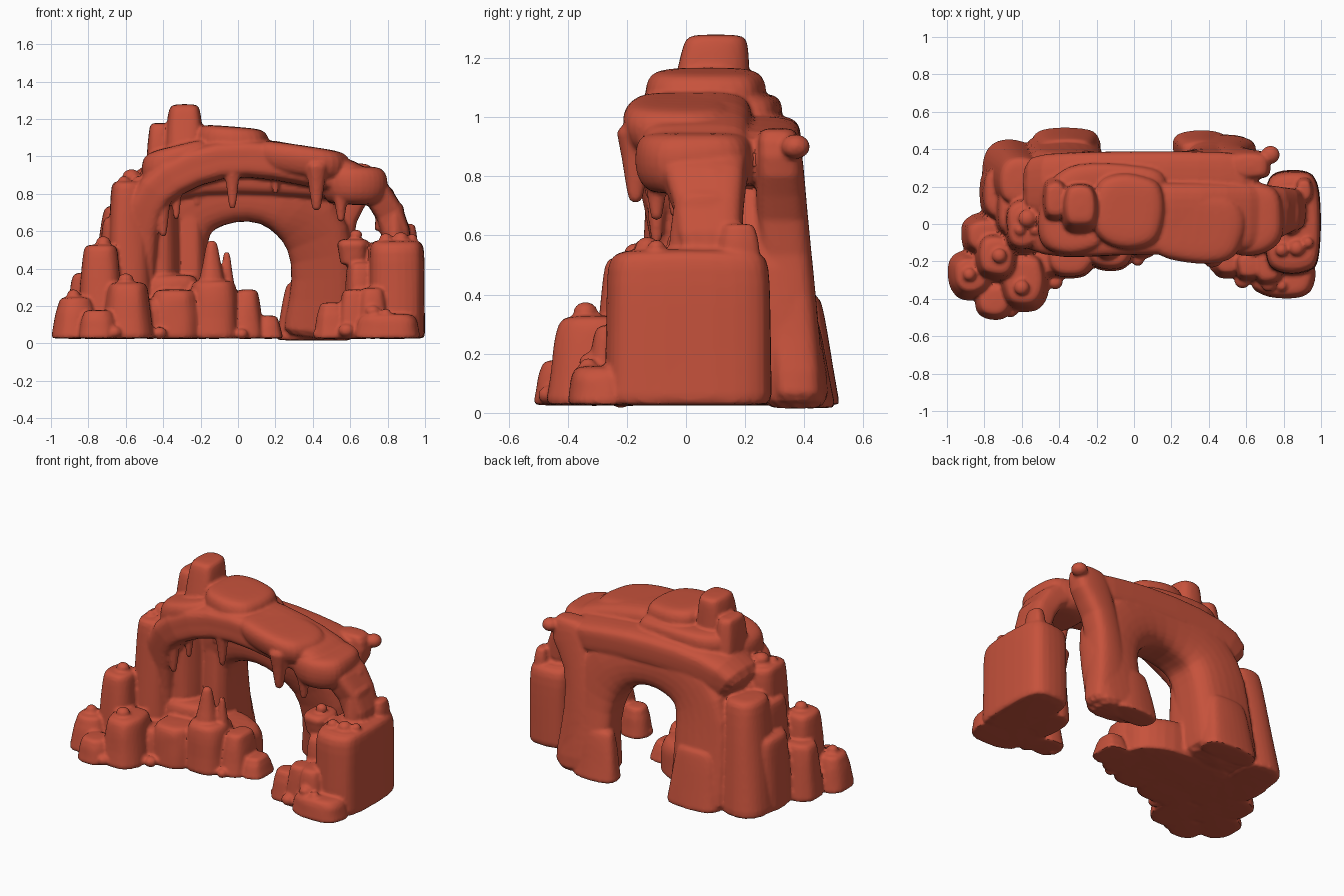
import bpy, bmesh, math, random
from mathutils import Vector

if "Cube" in bpy.data.objects:
    bpy.data.objects.remove(bpy.data.objects["Cube"])

random.seed(7)
clay = bpy.data.materials.new("terracotta rock")
clay.diffuse_color = (0.57, 0.085, 0.045, 1)
clay.use_nodes = True
clay.node_tree.nodes["Principled BSDF"].inputs["Base Color"].default_value = clay.diffuse_color
SEG = 16
parts = []


def finish(name, bm, subd=1):
    bmesh.ops.recalc_face_normals(bm, faces=bm.faces)
    me = bpy.data.meshes.new(name)
    bm.to_mesh(me)
    bm.free()
    ob = bpy.data.objects.new(name, me)
    bpy.context.collection.objects.link(ob)
    me.materials.append(clay)
    m = ob.modifiers.new("soft", 'SUBSURF')
    m.levels = m.render_levels = subd
    parts.append(ob)
    return ob


def loft(name, stations, power=3.0, rough=0.05, subd=1):
    """stations: (centre, axis_u, axis_v); irregular superellipse sections joined"""
    bm = bmesh.new()
    lumps = [1 + random.uniform(-rough, rough) for _ in range(SEG)]
    rings = []
    for c, u, v in stations:
        ring = []
        for i in range(SEG):
            a = 2 * math.pi * i / SEG
            ca, sa = math.cos(a), math.sin(a)
            p = math.copysign(abs(ca) ** (2 / power), ca)
            q = math.copysign(abs(sa) ** (2 / power), sa)
            k = lumps[i] * (1 + random.uniform(-rough, rough) * 0.5)
            ring.append(bm.verts.new(c + u * p * k + v * q * k))
        rings.append(ring)
    for a, b in zip(rings, rings[1:]):
        for i in range(SEG):
            j = (i + 1) % SEG
            bm.faces.new((a[i], a[j], b[j], b[i]))
    bm.faces.new(rings[0])
    bm.faces.new(rings[-1])
    return finish(name, bm, subd)


def column(name, x, y, rx, ry, top, base=0.024, flare=1.2, lean=(0, 0), power=2.7, rough=0.06):
    """upright rock with a wider foot and rounded flat top; rx, ry are the top radii"""
    h = top - base
    e = min(0.05, h * 0.25)          # rounded shoulder height
    levels = [(0, flare), (0.01, flare), (h * .35, 1 + (flare - 1) * .6),
              (h * .65, 1 + (flare - 1) * .3), (h - e, 1), (h - e * .3, .91), (h, .68)]
    st = []
    for z, k in levels:
        t = 1 - z / h
        st.append((Vector((x + lean[0] * t, y + lean[1] * t, base + z)),
                   Vector((rx * k, 0, 0)), Vector((0, ry * k, 0))))
    return loft(name, st, power, rough)


def slab(name, x, y, z0, z1, rx, ry, tilt=0.0, power=2.5):
    """flat cap stone with rounded rim, sloped along x by tilt"""
    st = []
    for f, k in [(0, .65), (.08, .82), (.3, .96), (.65, 1), (.88, .93), (.97, .8), (1, .55)]:
        st.append((Vector((x, y, z0 + (z1 - z0) * f)),
                   Vector((rx * k, 0, -tilt * rx * k)), Vector((0, ry * k, 0))))
    return loft(name, st, power, 0.045)


def arch(name, path, power=3.2):
    """path: (x, y, z, half thickness, half depth), swept in the xz plane"""
    P = [Vector(p[:3]) for p in path]
    st = []
    for i, p in enumerate(path):
        t = P[min(i + 1, len(P) - 1)] - P[max(i - 1, 0)]
        n = Vector((-t.z, 0, t.x)).normalized()
        st.append((P[i], n * p[3], Vector((0, p[4], 0))))
    return loft(name, st, power, 0.05, 1)


def spike(name, x, y, zbase, ztip, r):
    st = []
    for f, k in [(0, 1.25), (.25, .9), (.6, .65), (.92, .45), (1, .3)]:
        st.append((Vector((x, y, zbase + (ztip - zbase) * f)),
                   Vector((r * k, 0, 0)), Vector((0, r * k, 0))))
    return loft(name, st, 2, 0.08)


def pebble(x, y, z, r):
    bm = bmesh.new()
    bmesh.ops.create_icosphere(bm, subdivisions=2, radius=r * 1.05)
    for v in bm.verts:
        v.co = Vector((v.co.x, v.co.y, v.co.z * .85)) + Vector((x, y, z))
    finish("pebble", bm, 1)


# rear arch with two legs
arch("rear_arch", [(-.38, .31, .02, .23, .2), (-.38, .3, .1, .22, .19), (-.37, .27, .45, .21, .16),
                   (-.35, .24, .66, .22, .16), (-.22, .23, .79, .21, .16), (-.02, .22, .81, .16, .16),
                   (.16, .22, .8, .16, .16), (.33, .24, .73, .2, .16), (.44, .28, .57, .19, .13),
                   (.46, .32, .35, .17, .12), (.44, .37, .1, .2, .12), (.43, .37, .012, .21, .12)], 3.6)
# front arch forming the cave mouth
arch("front_arch", [(-.56, .06, .15, .13, .15), (-.55, .05, .45, .12, .15), (-.51, .02, .74, .11, .17),
                    (-.38, 0, .89, .12, .19),
                    (-.1, .03, 1.0, .11, .2), (.2, .03, .98, .11, .2), (.48, .03, .92, .11, .2),
                    (.70, .05, .85, .09, .17), (.82, .08, .72, .08, .11), (.87, .08, .45, .09, .12)])
# roof filling between both arches
arch("roof_band", [(-.56, .19, .76, .1, .16), (-.48, .2, .85, .13, .18), (-.2, .2, .91, .11, .19),
                   (.2, .2, .9, .11, .19), (.48, .2, .87, .1, .19), (.68, .2, .85, .09, .18)], 4)

# cap stones
slab("cap_left", -.33, 0, .85, 1.06, .2, .17, -.25)
slab("cap_middle", -.03, .07, .95, 1.16, .21, .21, .08)
slab("cap_right", .34, -.02, .89, 1.06, .27, .2, .15)
slab("cap_low_right", .62, .03, .74, .95, .19, .21, .04)
slab("cap_rear", -.14, .16, .9, 1.08, .33, .17, .02, 3)

# summit knobs
column("summit", -.285, .1, .09, .115, 1.28, .92, 1.35, (0, -.03))
column("summit_side", -.42, .13, .06, .1, 1.18, .85, 1.4)

# left stepped rocks: x, y, rx, ry, top, flare
for x, y, rx, ry, top, fl in [
        (-.87, -.27, .095, .10, .25, 1.4), (-.735, -.17, .095, .11, .53, 1.4),
        (-.8, -.06, .09, .09, .38, 1.4), (-.585, .0, .1, .13, .87, 1.35),
        (-.63, .08, .1, .14, .68, 1.35), (-.7, .16, .11, .14, .5, 1.2),
        (-.75, -.41, .085, .085, .18, 1.25),
        (-.59, -.3, .11, .14, .33, 1.28), (-.34, -.16, .125, .12, .29, 1.12),
        (-.47, -.18, .09, .1, .24, 1.2), (-.13, -.11, .125, .13, .34, 1.12),
        (.05, -.05, .065, .1, .29, 1.45), (.16, -.03, .06, .08, .15, 1.45)]:
    column("left_rock", x, y, rx, ry, top, flare=fl)
# rear left rocks
column("rear_left_rock", -.61, .23, .11, .14, .74, flare=1.35, lean=(-.06, .05))
column("rear_foot_rock", -.36, .39, .15, .07, .4, flare=1.3, lean=(0, .04))
# cave floor, inner ledge and inner wall
column("cave_floor", -.28, .06, .38, .2, .27, flare=1.05)
column("inner_ledge", -.36, .04, .15, .14, .37, flare=1.1)
column("inner_wall", -.44, .14, .12, .17, .9, .2, 1.15)
column("inner_pillar", -.26, .2, .08, .12, .85, .2, 1.2)

# right block, ledge, turrets and foot stones
column("right_block", .847, .01, .15, .28, .555, flare=1.02, power=4, rough=.025)
column("right_ledge", .62, -.02, .09, .11, .56, .42, .8)
column("right_inner_rock", .66, -.02, .08, .14, .44, flare=1.2)
column("turret", .84, .06, .05, .1, .75, .5, 1.2)
column("turret_small", .91, .18, .04, .06, .64, .5, 1.3)
column("turret_high", .79, .1, .05, .06, .83, .6, 1.2)
for x, y, rx, ry, top, fl in [(.8, -.29, .16, .1, .16, 1.1), (.62, -.22, .07, .07, .29, 1.35),
                              (.5, -.2, .07, .07, .22, 1.35), (.72, -.22, .07, .1, .3, 1.3)]:
    column("right_foot_rock", x, y, rx, ry, top, flare=fl)
column("rear_right_foot", .36, .39, .11, .06, .33, base=.015, flare=1.45, lean=(0, .03))
# rear buttress spreading under the roof beside the right gap
arch("rear_buttress", [(.62, .31, .965, .07, .05), (.62, .31, .94, .11, .075), (.62, .32, .84, .13, .08),
                       (.53, .32, .7, .09, .09), (.5, .35, .4, .11, .09), (.52, .38, .1, .14, .09),
                       (.52, .38, .015, .15, .09)])
pebble(.73, .37, .9, .05)

# hanging and standing spikes
for x, y, a, b, r in [(-.4, -.1, .84, .57, .045), (-.03, -.12, .95, .72, .042), (.42, -.17, .98, .71, .062),
                      (.55, -.1, .84, .65, .045), (-.22, .08, .9, .74, .035), (.2, .0, .92, .8, .03),
                      (-.33, -.04, .86, .66, .035)]:
    spike("stalactite", x, y, a, b, r)
for x, y, a, b, r in [(-.14, -.12, .31, .55, .068), (-.06, -.08, .29, .49, .042)]:
    spike("stalagmite", x, y, a, b, r)

# pebbles on ledges and ground
for x, y, z, r in [(-.88, -.27, .26, .035), (-.72, -.17, .54, .04), (-.57, .03, .89, .05),
                   (-.61, -.03, .87, .03), (-.53, -.03, .87, .03), (-.6, -.34, .34, .042),
                   (-.42, -.31, .055, .04), (-.66, -.46, .06, .04), (.02, -.19, .05, .035),
                   (.87, -.13, .56, .042), (.79, -.14, .56, .035), (.93, -.1, .56, .03),
                   (.72, -.32, .17, .042), (.79, -.33, .16, .03), (.63, -.03, .58, .035),
                   (.44, -.22, .05, .04), (.58, -.3, .07, .045)]:
    pebble(x, y, z, r)

# fuse all rocks into one solid formation
for o in parts:
    o.select_set(True)
bpy.context.view_layer.objects.active = parts[0]
bpy.ops.object.convert(target='MESH')
bpy.ops.object.join()
rock = bpy.context.view_layer.objects.active
rock.name = "rock_arch"
m = rock.modifiers.new("fuse", 'REMESH')
m.mode = 'VOXEL'
m.voxel_size = 0.0105
bpy.ops.object.modifier_apply(modifier="fuse")
bpy.ops.object.shade_smooth_by_angle(angle=math.radians(45))
